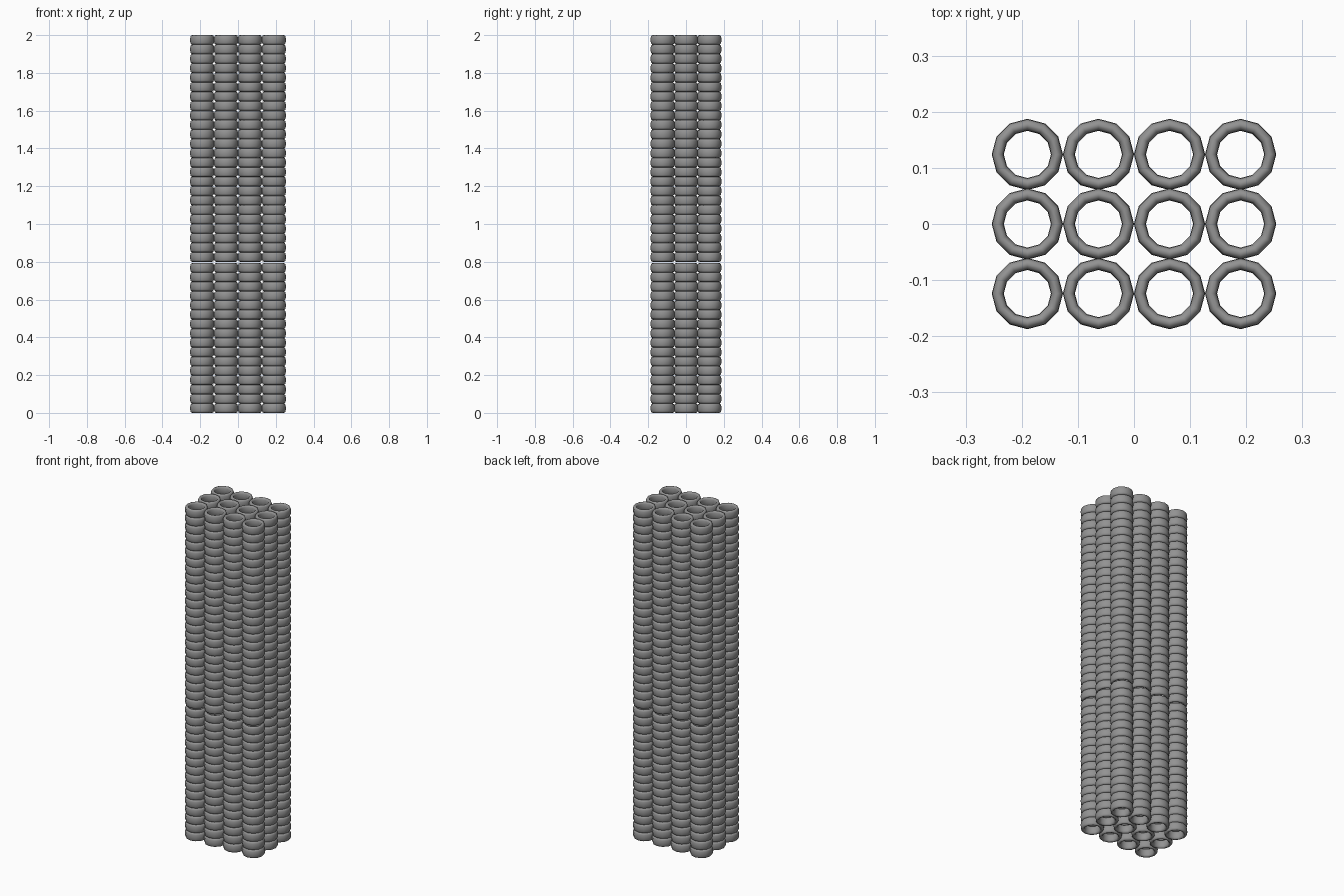
import bpy, bmesh, math

cube = bpy.data.objects.get("Cube")
if cube:
    bpy.data.objects.remove(cube, do_unlink=True)

SIDES, SECTION = 12, 12
OUTER, INNER = 0.0635, 0.042
PITCH_X, PITCH_Y = 0.1267, 0.124

grey = bpy.data.materials.new("mid_grey")
grey.use_nodes = True
grey.diffuse_color = (0.29, 0.29, 0.29, 1)
grey.node_tree.nodes["Principled BSDF"].inputs["Base Color"].default_value = grey.diffuse_color


def soften(v):
    # squares off the ellipse a little
    return math.copysign(abs(v) ** 0.75, v)


def add_ring(bm, z, half_height):
    mid, half_width = (OUTER + INNER) / 2, (OUTER - INNER) / 2
    loops = []
    for i in range(SIDES):
        a = math.tau * i / SIDES
        loop = []
        for j in range(SECTION):
            b = math.tau * j / SECTION
            r = mid + half_width * soften(math.cos(b))
            loop.append(bm.verts.new((r * math.cos(a), r * math.sin(a),
                                      z + half_height * soften(math.sin(b)))))
        loops.append(loop)
    for i in range(SIDES):
        p, q = loops[i], loops[(i + 1) % SIDES]
        for j in range(SECTION):
            k = (j + 1) % SECTION
            bm.faces.new((p[j], q[j], q[k], p[k])).smooth = True


def add_stack(bm, bottom, top, count):
    step = (top - bottom) / count
    for n in range(count):
        add_ring(bm, bottom + step * (n + 0.5), step / 2)


# One column: a lower and an upper stack of rings with a slight gap
bm = bmesh.new()
add_stack(bm, 0, 0.793, 16)
add_stack(bm, 0.8, 2, 24)
column_mesh = bpy.data.meshes.new("ring_column")
bm.to_mesh(column_mesh)
bm.free()
column_mesh.materials.append(grey)

# Grid of columns sharing the mesh
for row in range(3):
    for col in range(4):
        column = bpy.data.objects.new(f"ring_column_{row + 1}_{col + 1}", column_mesh)
        column.location = ((col - 1.5) * PITCH_X, (row - 1) * PITCH_Y, 0)
        bpy.context.collection.objects.link(column)
